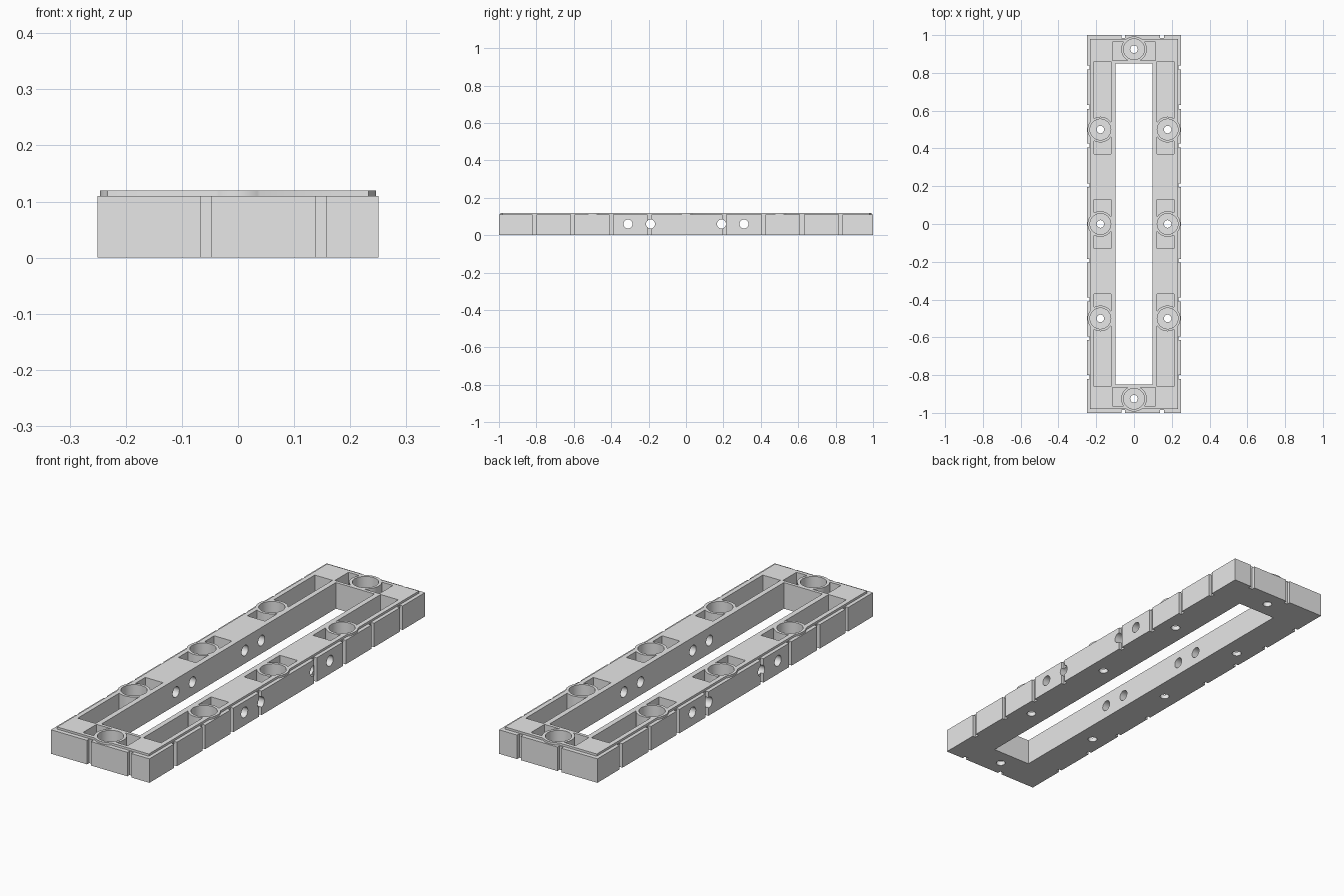
import bpy
import bmesh
from mathutils import Matrix, Vector

if "Cube" in bpy.data.objects:
    bpy.data.objects.remove(bpy.data.objects["Cube"], do_unlink=True)

grey = bpy.data.materials.new("light grey plastic")
grey.use_nodes = True
grey.diffuse_color = (0.8, 0.8, 0.8, 1)
grey.node_tree.nodes["Principled BSDF"].inputs["Base Color"].default_value = (0.8, 0.8, 0.8, 1)

HEIGHT, TOP, FLOOR = 0.11, 0.12, 0.02


def box(bm, x0, x1, y0, y1, z0, z1):
    size = Vector((x1 - x0, y1 - y0, z1 - z0))
    centre = Vector((x0 + x1, y0 + y1, z0 + z1)) / 2
    bmesh.ops.create_cube(bm, size=1, matrix=Matrix.Translation(centre) @ Matrix.Diagonal(size).to_4x4())


def upright(bm, x, y, r, z0, z1):
    bmesh.ops.create_cone(bm, cap_ends=True, segments=48, radius1=r, radius2=r, depth=z1 - z0,
                          matrix=Matrix.Translation((x, y, (z0 + z1) / 2)))


def make(name, bm):
    mesh = bpy.data.meshes.new(name)
    bm.to_mesh(mesh)
    bm.free()
    mesh.materials.append(grey)
    obj = bpy.data.objects.new(name, mesh)
    bpy.context.collection.objects.link(obj)
    return obj


def combine(target, bm, operation):
    """Boolean the helper mesh into the target and discard the helper."""
    helper = make("helper", bm)
    helper.hide_render = True
    mod = target.modifiers.new("boolean", 'BOOLEAN')
    mod.operation, mod.solver, mod.object = operation, 'EXACT', helper
    bpy.context.view_layer.objects.active = target
    bpy.ops.object.modifier_apply(modifier=mod.name)
    bpy.data.objects.remove(helper, do_unlink=True)


bosses = [(x, y) for x in (-0.178, 0.178) for y in (-0.5, 0, 0.5)] + [(0, -0.925), (0, 0.925)]

# Rectangular slab with a slightly raised inner deck
bm = bmesh.new()
box(bm, -0.25, 0.25, -1, 1, 0, HEIGHT)
frame = make("frame", bm)
bm = bmesh.new()
box(bm, -0.233, 0.233, -0.98, 0.98, 0.05, TOP)
combine(frame, bm, 'UNION')

# Central opening, pockets and outer wall grooves
bm = bmesh.new()
box(bm, -0.098, 0.098, -0.85, 0.85, -0.1, 0.3)
for s in (-1, 1):
    xs = sorted((s * 0.122, s * 0.212))
    for y0, y1 in ((-0.86, -0.37), (-0.13, 0.13), (0.37, 0.86)):
        box(bm, *xs, y0, y1, FLOOR, 0.3)
    box(bm, -0.113, 0.113, *sorted((s * 0.865, s * 0.963)), FLOOR, 0.3)
    for y in (-0.81, -0.605, -0.4, -0.195, 0.205, 0.415, 0.62, 0.828):
        box(bm, *sorted((s * 0.235, s * 0.3)), y - 0.01, y + 0.01, -0.1, 0.3)
    for x in (-0.057, 0.148):
        box(bm, x - 0.01, x + 0.01, *sorted((s * 0.984, s * 1.1)), -0.1, 0.3)
combine(frame, bm, 'DIFFERENCE')

# Round bosses
bm = bmesh.new()
for x, y in bosses:
    upright(bm, x, y, 0.068, 0.01, TOP)
combine(frame, bm, 'UNION')

# Boss bores and cross holes through the long sides
bm = bmesh.new()
for x, y in bosses:
    upright(bm, x, y, 0.055, FLOOR, 0.3)
for y in (-0.31, -0.19, 0.19, 0.31):
    bmesh.ops.create_cone(bm, cap_ends=True, segments=32, radius1=0.024, radius2=0.024, depth=0.8,
                          matrix=Matrix.Translation((0, y, 0.06)) @ Matrix.Rotation(1.5707963, 4, 'Y'))
combine(frame, bm, 'DIFFERENCE')

# Small screw holes through the floor
bm = bmesh.new()
for x, y in bosses:
    upright(bm, x, y, 0.02, -0.1, 0.06)
combine(frame, bm, 'DIFFERENCE')

bpy.ops.object.select_all(action='DESELECT')
frame.select_set(True)
bpy.context.view_layer.objects.active = frame
bpy.ops.object.shade_smooth_by_angle(angle=0.6)
